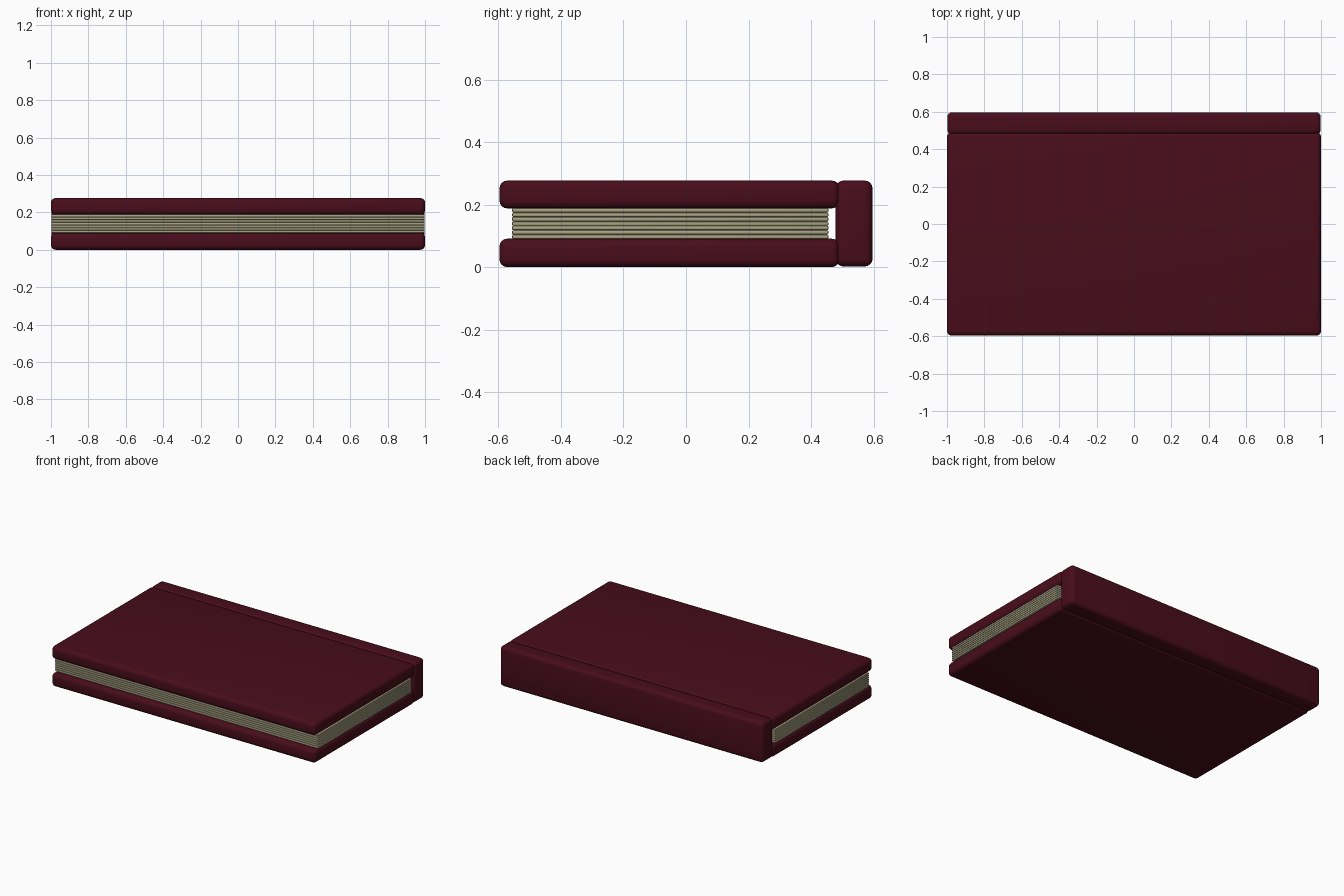
import bpy
import math

if "Cube" in bpy.data.objects:
    bpy.data.objects.remove(bpy.data.objects["Cube"])


def material(name, color):
    m = bpy.data.materials.new(name)
    m.diffuse_color = color
    m.use_nodes = True
    m.node_tree.nodes["Principled BSDF"].inputs["Base Color"].default_value = m.diffuse_color
    return m


leather = material("dark_red_cover", (0.065, 0.004, 0.011, 1))
paper = material("aged_paper", (0.40, 0.37, 0.23, 1))


def rounded_box(name, x, y, z, bevel, segments, mat):
    """Box given by (min, max) ranges, with rounded edges."""
    mid = [(a + b) / 2 for a, b in (x, y, z)]
    bpy.ops.mesh.primitive_cube_add(size=1, location=mid)
    ob = bpy.context.object
    ob.name = name
    ob.scale = [b - a for a, b in (x, y, z)]
    bpy.ops.object.transform_apply(location=False, rotation=False, scale=True)
    mod = ob.modifiers.new("rounding", 'BEVEL')
    mod.width = bevel
    mod.segments = segments
    bpy.ops.object.modifier_apply(modifier=mod.name)
    ob.data.materials.append(mat)
    bpy.ops.object.shade_smooth_by_angle(angle=math.radians(40))
    return ob


# Covers
rounded_box("bottom_cover", (-1, 1), (-0.597, 0.491), (0.0, 0.091), 0.025, 4, leather)
rounded_box("top_cover", (-1, 1), (-0.597, 0.491), (0.188, 0.277), 0.025, 4, leather)

# Spine
rounded_box("spine", (-0.998, 0.998), (0.479, 0.597), (0.002, 0.277), 0.025, 4, leather)

# Stack of pages between the covers
layers = 7
bottom, top = 0.090, 0.189
step = (top - bottom) / layers
for i in range(layers):
    z = bottom + i * step
    rounded_box(f"page_bundle_{i + 1}", (-0.998, 0.998), (-0.557, 0.456),
                (z, z + step), 0.005, 2, paper)
